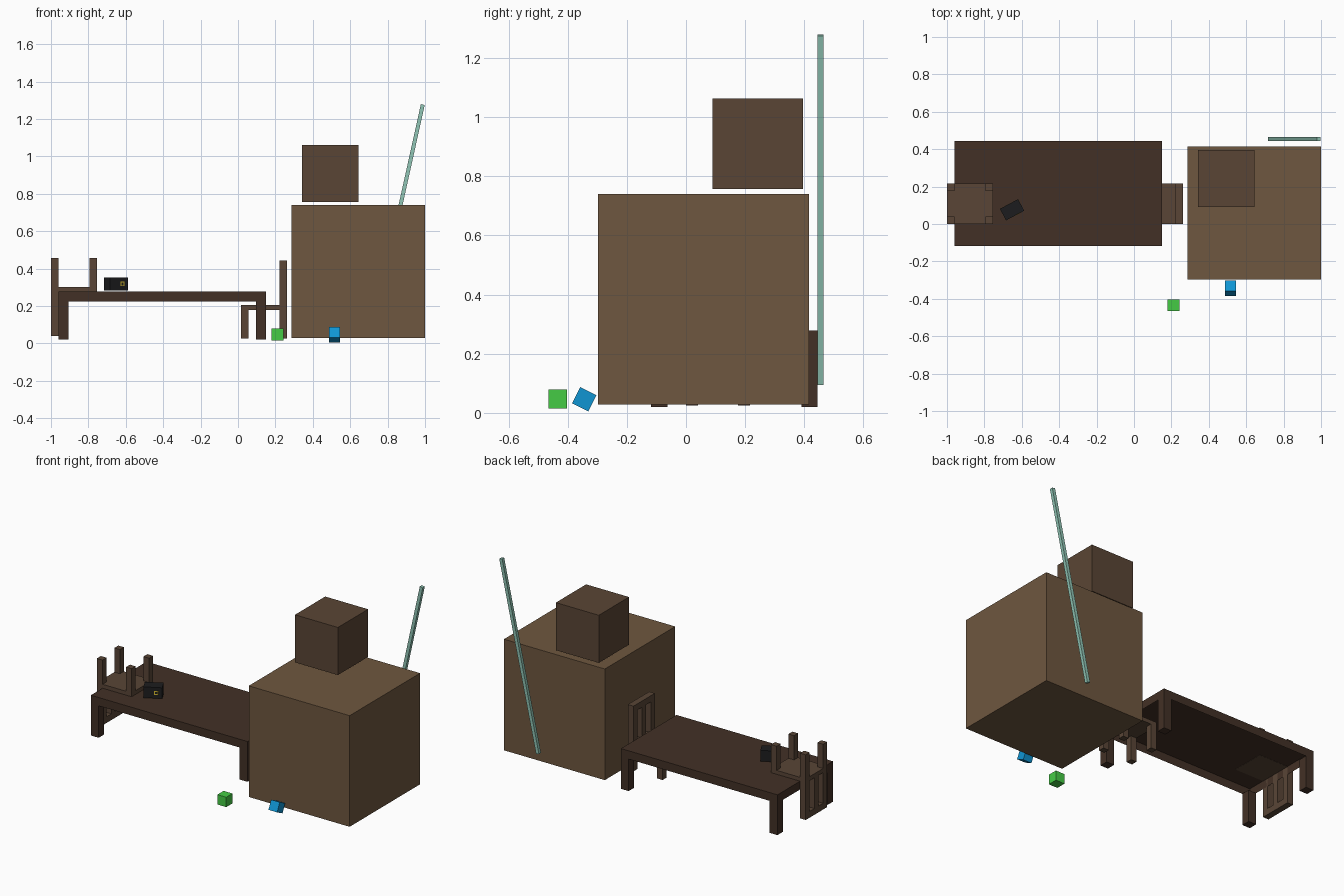
import bpy, bmesh, math
from mathutils import Matrix

if "Cube" in bpy.data.objects:
    bpy.data.objects.remove(bpy.data.objects["Cube"])

def material(name, rgb):
    m = bpy.data.materials.new(name)
    m.diffuse_color = (*rgb, 1)
    m.use_nodes = True
    m.node_tree.nodes["Principled BSDF"].inputs["Base Color"].default_value = m.diffuse_color
    return m

DARK = material("dark_wood", (0.055, 0.030, 0.019))
MID = material("chair_wood", (0.100, 0.060, 0.037))
SMALL = material("small_crate_brown", (0.102, 0.060, 0.035))
CRATE = material("crate_brown", (0.158, 0.095, 0.050))
GREEN = material("green", (0.06, 0.60, 0.06))
BLUE = material("blue", (0.005, 0.30, 0.65))
BLACK = material("black", (0.012, 0.012, 0.013))
YELLOW = material("yellow", (0.65, 0.48, 0.03))
GLASS = material("pale_teal", (0.28, 0.56, 0.46))

def boxes(name, parts, mat, loc=(0, 0, 0), rot=(0, 0, 0), flip=1):
    """One object from (x0,x1,y0,y1,z0,z1) boxes; flip=-1 turns it upside down about y."""
    bm = bmesh.new()
    for x0, x1, y0, y1, z0, z1 in parts:
        c = (flip * (x0 + x1) / 2, (y0 + y1) / 2, flip * (z0 + z1) / 2)
        bmesh.ops.create_cube(bm, size=1, matrix=Matrix.Translation(c)
                              @ Matrix.Diagonal((x1 - x0, y1 - y0, z1 - z0, 1)))
    me = bpy.data.meshes.new(name)
    bm.to_mesh(me)
    bm.free()
    ob = bpy.data.objects.new(name, me)
    ob.location, ob.rotation_euler = loc, rot
    me.materials.append(mat)
    bpy.context.collection.objects.link(ob)
    return ob

def cube(name, size, mat, loc, rot=(0, 0, 0)):
    x, y, z = (s / 2 for s in size)
    return boxes(name, [(-x, x, -y, y, -z, z)], mat, loc, rot)

# Table: open-bottomed top with four corner legs
X0, X1, Y0, Y1, T = -0.96, 0.15, -0.118, 0.445, 0.055
top = boxes("table_top", [(X0, X1, Y0, Y1, 0.225, 0.278)], DARK)
bm = bmesh.new()
bm.from_mesh(top.data)
bmesh.ops.delete(bm, geom=[f for f in bm.faces if f.normal.z < -0.5], context='FACES_ONLY')
bm.to_mesh(top.data)
bm.free()
boxes("table_legs", [(x, x + T, y, y + T, 0.02, 0.226)
                     for x in (X0, X1 - T) for y in (Y0, Y1 - T)], DARK)

# Chairs: one upright with its back to +x, one upside down on the table
def chair(name, loc, flip):
    hx, hy, t = 0.123, 0.108, 0.04
    parts = [(-hx, hx, -hy, hy, 0.155, 0.181)]
    for y in (-hy, hy - t):
        parts.append((-hx, -hx + t, y, y + t, 0, 0.155))       # front legs
        parts.append((hx - t, hx, y, y + t, 0, 0.155))         # back legs
        parts.append((hx - t, hx, y, y + t, 0.181, 0.378))     # back posts
    parts.append((hx - t, hx, -0.02, 0.02, 0.181, 0.378))      # middle slat
    parts.append((hx - t, hx, -hy, hy, 0.378, 0.418))          # top rail
    boxes(name, parts, MID, loc, flip=flip)

chair("upright_chair", (0.138, 0.108, 0.025), 1)
chair("upturned_chair", (-0.877, 0.108, 0.458), -1)

# Two crates
boxes("large_crate", [(0.285, 1.0, -0.298, 0.415, 0.028, 0.74)], CRATE)
boxes("small_crate", [(0.341, 0.645, 0.09, 0.396, 0.757, 1.062)], SMALL)

# Small loose cubes
cube("green_cube", (0.063, 0.063, 0.063), GREEN, (0.211, -0.434, 0.047))
cube("blue_cube", (0.061, 0.061, 0.061), BLUE, (0.516, -0.344, 0.046), (math.radians(-26.5), 0, 0))

# Black box with a small yellow-framed square on its front
A = math.radians(28)
centre = (-0.652, 0.076, 0.318)
cube("black_box", (0.11, 0.07, 0.07), BLACK, centre, (0, 0, A))
lx, h = 0.02, 0.012
boxes("yellow_frame", [(lx - h, lx + h, -0.0365, -0.034, s * 0.0095 - 0.0025, s * 0.0095 + 0.0025)
                       for s in (-1, 1)]
      + [(lx + s * 0.0095 - 0.0025, lx + s * 0.0095 + 0.0025, -0.0365, -0.034, -0.007, 0.007)
         for s in (-1, 1)], YELLOW, centre, (0, 0, A))

# Leaning pole behind the large crate
(xa, za), (xb, zb) = (0.727, 0.097), (0.988, 1.277)
cube("leaning_pole", (0.021, 0.021, math.hypot(xb - xa, zb - za)), GLASS,
     ((xa + xb) / 2, 0.455, (za + zb) / 2), (0, math.atan2(xb - xa, zb - za), 0))
